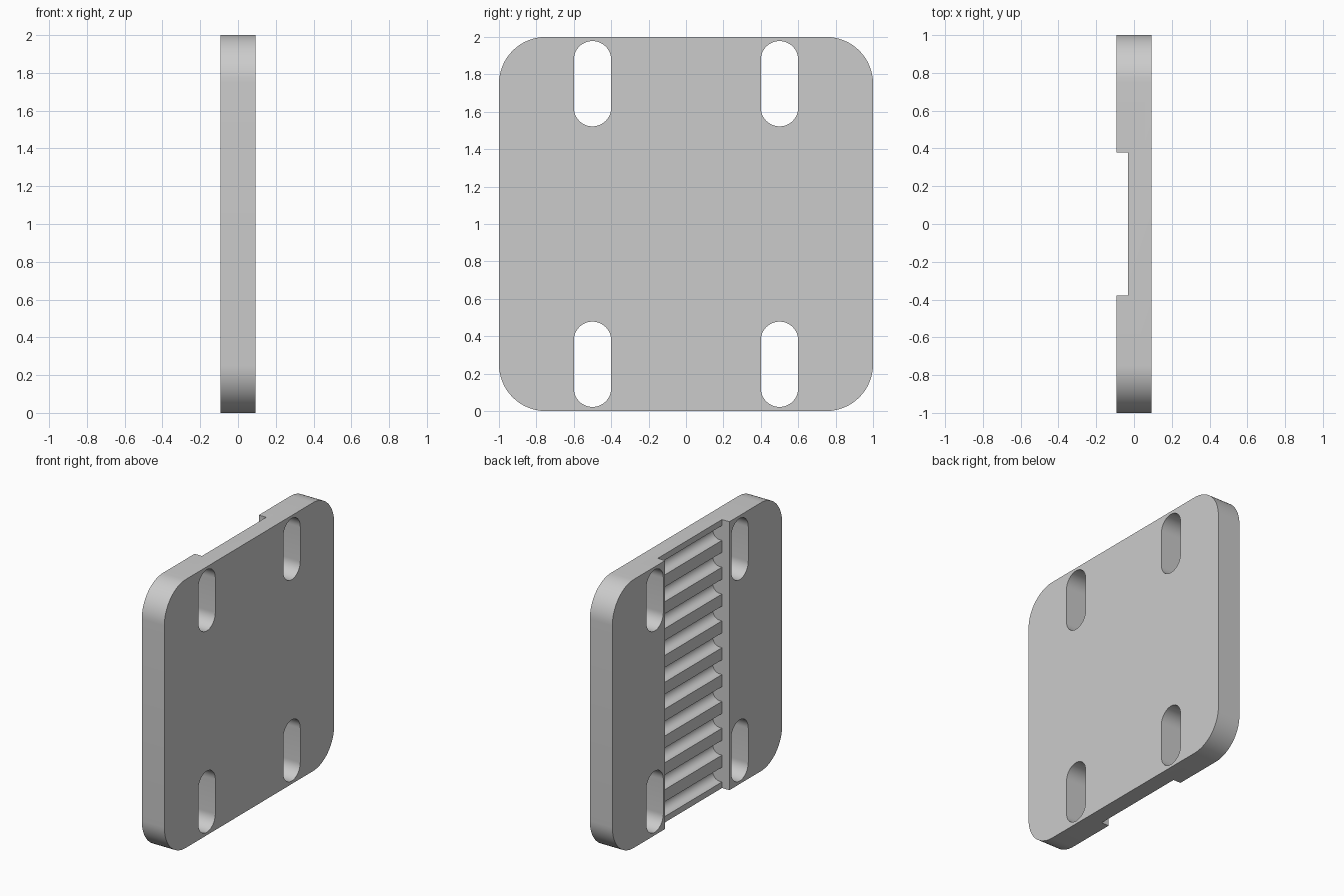
import bpy, bmesh
from math import sin, cos, pi, radians

cube = bpy.data.objects.get("Cube")
if cube:
    bpy.data.objects.remove(cube, do_unlink=True)

HALF_T = 0.093        # half thickness of the plate
CORNER = 0.25         # corner radius
FLOOR = -0.032        # x of the channel floor
CHANNEL = 0.378       # half width of the channel
PITCH = 0.2           # groove spacing
GROOVE_R = 0.055
GROOVE_DEPTH = 0.075

grey = bpy.data.materials.new("plain grey")
grey.use_nodes = True
grey.diffuse_color = (0.6, 0.6, 0.6, 1)
grey.node_tree.nodes["Principled BSDF"].inputs["Base Color"].default_value = (0.6, 0.6, 0.6, 1)


def arc(cu, cv, r, start, end, steps):
    angles = [radians(start + (end - start) * i / steps) for i in range(steps + 1)]
    return [(cu + r * cos(a), cv + r * sin(a)) for a in angles]


def rounded_rect(cu, cv, hu, hv, r, steps):
    points = []
    for su, sv, start in ((1, 1, 0), (-1, 1, 90), (-1, -1, 180), (1, -1, 270)):
        points += arc(cu + su * (hu - r), cv + sv * (hv - r), r, start, start + 90, steps)
    return points


def prism(name, points, place, low, high):
    """Extrude a profile; place(u, v, depth) gives each 3D position."""
    bm = bmesh.new()
    face = bm.faces.new([bm.verts.new(place(u, v, low)) for u, v in points])
    ext = bmesh.ops.extrude_face_region(bm, geom=[face])
    offset = [b - a for a, b in zip(place(0, 0, low), place(0, 0, high))]
    bmesh.ops.translate(bm, vec=offset, verts=[v for v in ext["geom"] if isinstance(v, bmesh.types.BMVert)])
    bmesh.ops.remove_doubles(bm, verts=bm.verts, dist=0.0001)
    bmesh.ops.recalc_face_normals(bm, faces=bm.faces)
    mesh = bpy.data.meshes.new(name)
    bm.to_mesh(mesh)
    bm.free()
    mesh.materials.append(grey)
    obj = bpy.data.objects.new(name, mesh)
    bpy.context.collection.objects.link(obj)
    return obj


def along_x(u, v, d):
    return (d, u, v)


def along_y(u, v, d):
    return (u, d, v)


# Plate with rounded corners
plate = prism("mounting_plate", rounded_rect(0, 1, 1, 1, CORNER, 16), along_x, -HALF_T, HALF_T)

# Four mounting slots
cutters = []
for y in (-0.5, 0.5):
    for z in (0.25, 1.75):
        cutters.append(prism("slot_cutter", rounded_rect(y, z, 0.1, 0.228, 0.1, 12), along_x, -0.3, 0.3))

# Channel with a row of round-bottomed belt grooves in its floor
profile = [(-0.3, -0.1), (FLOOR, -0.1)]
for i in range(10):
    z = PITCH * (i + 0.5)
    profile.append((FLOOR, z - GROOVE_R))
    profile += arc(FLOOR + GROOVE_DEPTH - GROOVE_R, z, GROOVE_R, -90, 90, 16)
    profile.append((FLOOR, z + GROOVE_R))
profile += [(FLOOR, 2.1), (-0.3, 2.1)]
cutters.append(prism("channel_cutter", profile, along_y, -CHANNEL, CHANNEL))

# Cut, apply and remove the helpers
bpy.context.view_layer.objects.active = plate
plate.select_set(True)
for cutter in cutters:
    cutter.hide_render = True
    mod = plate.modifiers.new("cut", "BOOLEAN")
    mod.operation = "DIFFERENCE"
    mod.solver = "EXACT"
    mod.object = cutter
    bpy.ops.object.modifier_apply(modifier=mod.name)
    bpy.data.objects.remove(cutter, do_unlink=True)

bpy.ops.object.select_all(action="DESELECT")
plate.select_set(True)
bpy.ops.object.shade_smooth_by_angle(angle=radians(30))
